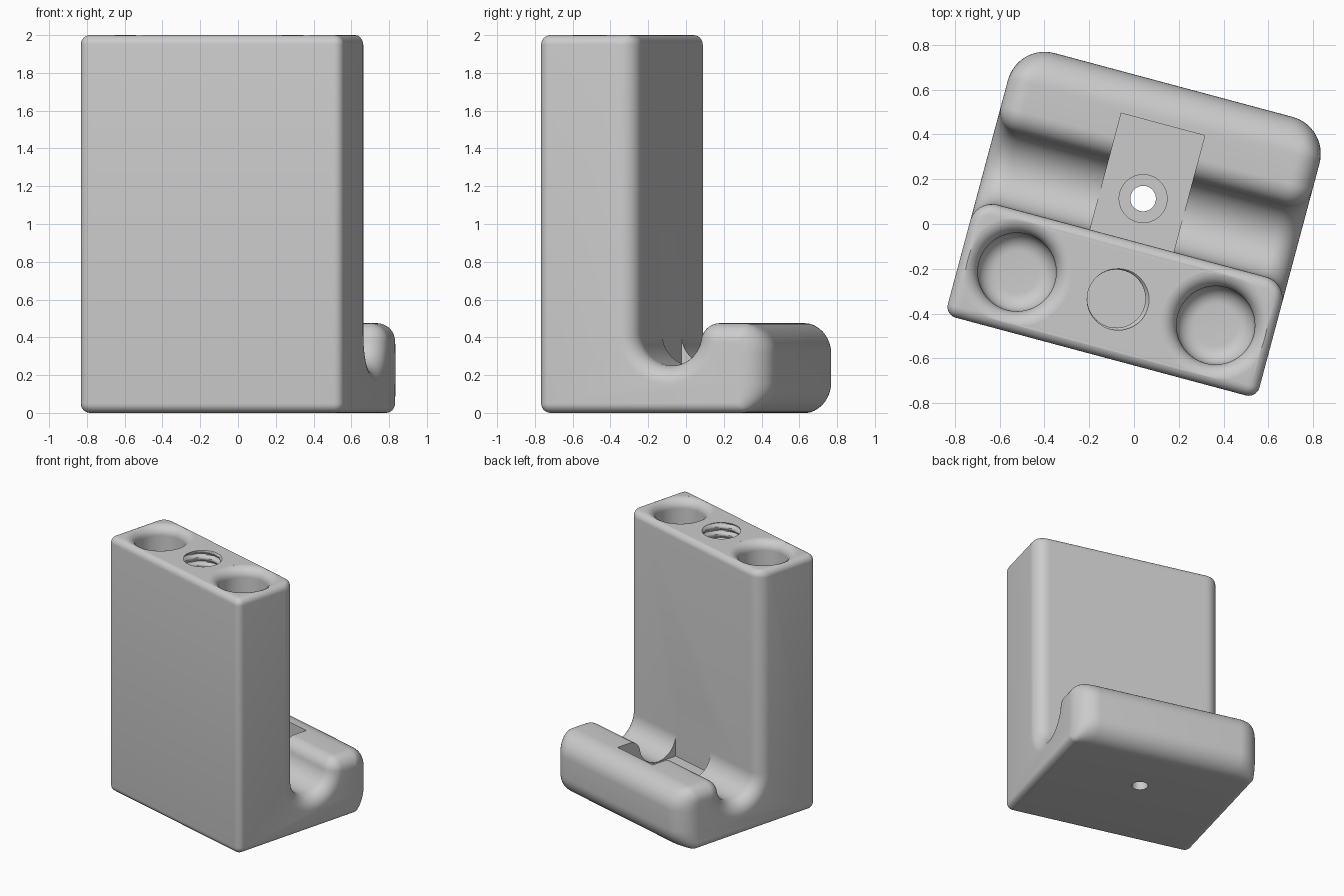
import bpy, bmesh
from math import sin, cos, pi, radians, sqrt, tau

cube = bpy.data.objects.get("Cube")
if cube:
    bpy.data.objects.remove(cube)

MID, HALF = 0.01, 0.72             # centre and half of the bracket width
FRONT, BACK, WALL = -0.61, 0.645, -0.075
TOP, LIP = 2.0, 0.475
EDGE, ROUND, CORNER, NOSE = 0.05, 0.1, 0.17, 0.16

grey = bpy.data.materials.new("light grey")
grey.use_nodes = True
grey.diffuse_color = (0.6, 0.6, 0.6, 1)
grey.node_tree.nodes["Principled BSDF"].inputs["Base Color"].default_value = (0.6, 0.6, 0.6, 1)


def make_object(name, bm):
    bmesh.ops.remove_doubles(bm, verts=bm.verts, dist=1e-4)
    bmesh.ops.recalc_face_normals(bm, faces=bm.faces)
    mesh = bpy.data.meshes.new(name)
    bm.to_mesh(mesh)
    bm.free()
    mesh.materials.append(grey)
    ob = bpy.data.objects.new(name, mesh)
    bpy.context.collection.objects.link(ob)
    return ob


def loft(name, rings):
    """Skin a stack of equal closed rings and cap both ends."""
    bm = bmesh.new()
    rows = [[bm.verts.new(p) for p in ring] for ring in rings]
    n = len(rows[0])
    for a, b in zip(rows, rows[1:]):
        for i in range(n):
            j = (i + 1) % n
            bm.faces.new((a[i], a[j], b[j], b[i]))
    bm.faces.new(rows[0])
    bm.faces.new(rows[-1])
    return make_object(name, bm)


def arc(cy, cz, ry, rz, start, end, steps):
    out = []
    for i in range(steps + 1):
        a = radians(start + (end - start) * i / steps)
        out.append((cy + ry * cos(a), cz + rz * sin(a)))
    return out


def inset(radius, d):
    """How far a rounded edge pulls in at distance d from the end face."""
    return 0 if d >= radius else radius - sqrt(radius ** 2 - (radius - d) ** 2)


def section(d):
    """Side profile of the bracket at distance d from either end."""
    e, g, c = inset(EDGE, d), inset(ROUND, d), inset(CORNER, d)
    r = EDGE - e
    nose = max(NOSE - c, 0)
    pts = arc(FRONT + EDGE, EDGE, r, r, 270, 180, 6)
    pts += arc(FRONT + EDGE, TOP - EDGE, r, r, 180, 90, 6)
    pts += arc(WALL - EDGE - g, TOP - EDGE, EDGE, r, 90, 0, 6)
    pts += arc(0.092, 0.417, 0.167 + g, 0.167 + g, 180, 351, 28)
    pts += arc(0.3557, 0.375, ROUND - g, ROUND - g, 171, 90, 12)
    pts += arc(BACK - NOSE, LIP - NOSE, nose, NOSE - g, 90, 0, 12)
    pts += arc(BACK - NOSE, NOSE, nose, NOSE - e, 0, -90, 12)
    return pts


# Bracket body, with tighter slices toward the rounded ends
depths = [CORNER * (1 - cos(i * pi / 28)) for i in range(15)]
slices = [(MID - HALF + d, d) for d in depths]
slices += [(MID + HALF - d, d) for d in reversed(depths)]
body = loft("bracket_body", [[(x, y, z) for y, z in section(d)] for x, d in slices])


def lathe(name, x, y, outline, steps=64):
    return loft(name, [[(x + r * cos(i * tau / steps), y + r * sin(i * tau / steps), z)
                        for i in range(steps)] for r, z in outline])


def thread(name, x, y, low, high, pitch, core, depth, steps=40):
    """Helical thread cutter."""
    rings = []
    count = int((high - low) / pitch * 8)
    for k in range(count + 1):
        z = low + (high - low) * k / count
        ring = []
        for i in range(steps):
            phase = (z / pitch - i / steps) % 1
            r = core + depth * max(0, 1 - abs(phase - 0.5) * 2.6)
            ring.append((x + r * cos(i * tau / steps), y + r * sin(i * tau / steps), z))
        rings.append(ring)
    return loft(name, rings)


def slot(name, x, y0, y1, z0, z1, half):
    return loft(name, [[(x - half, y0, z), (x + half, y0, z),
                        (x + half, y1, z), (x - half, y1, z)] for z in (z0, z1)])


# Cups with a flared mouth and a rounded floor
CUP, FLARE, FLOOR = 0.175, 0.07, 1.6
cup_outline = arc(CUP - 0.08, FLOOR + 0.08, 0.08, 0.08, -90, 0, 8)
cup_outline += arc(CUP + FLARE, TOP - FLARE, FLARE, FLARE, 180, 92, 10)
cup_outline.append((CUP + FLARE, TOP + 0.05))

UPRIGHT = (FRONT + WALL) / 2
cutters = [lathe("cup_cutter", MID + s * 0.459, UPRIGHT, cup_outline) for s in (-1, 1)]
cutters += [
    thread("thread_cutter", MID, UPRIGHT, 1.4, 2.04, 0.058, 0.13, 0.02),
    slot("slot_cutter", MID, WALL, 0.463, 0.245, 0.7, 0.193),
    lathe("counterbore_cutter", MID, 0.12, [(0.107, 0.14), (0.107, 0.3)]),
    lathe("screw_hole_cutter", MID, 0.12, [(0.057, -0.1), (0.057, 0.3)]),
]

# Cut the openings, then drop the cutters
bpy.context.view_layer.objects.active = body
for cutter in cutters:
    cutter.hide_render = True
    mod = body.modifiers.new(cutter.name, "BOOLEAN")
    mod.operation = "DIFFERENCE"
    mod.solver = "EXACT"
    mod.object = cutter
    bpy.ops.object.modifier_apply(modifier=mod.name)
    bpy.data.objects.remove(cutter)

body.rotation_euler.z = radians(-15)
bpy.ops.object.select_all(action="DESELECT")
body.select_set(True)
bpy.ops.object.shade_smooth_by_angle(angle=radians(32))
